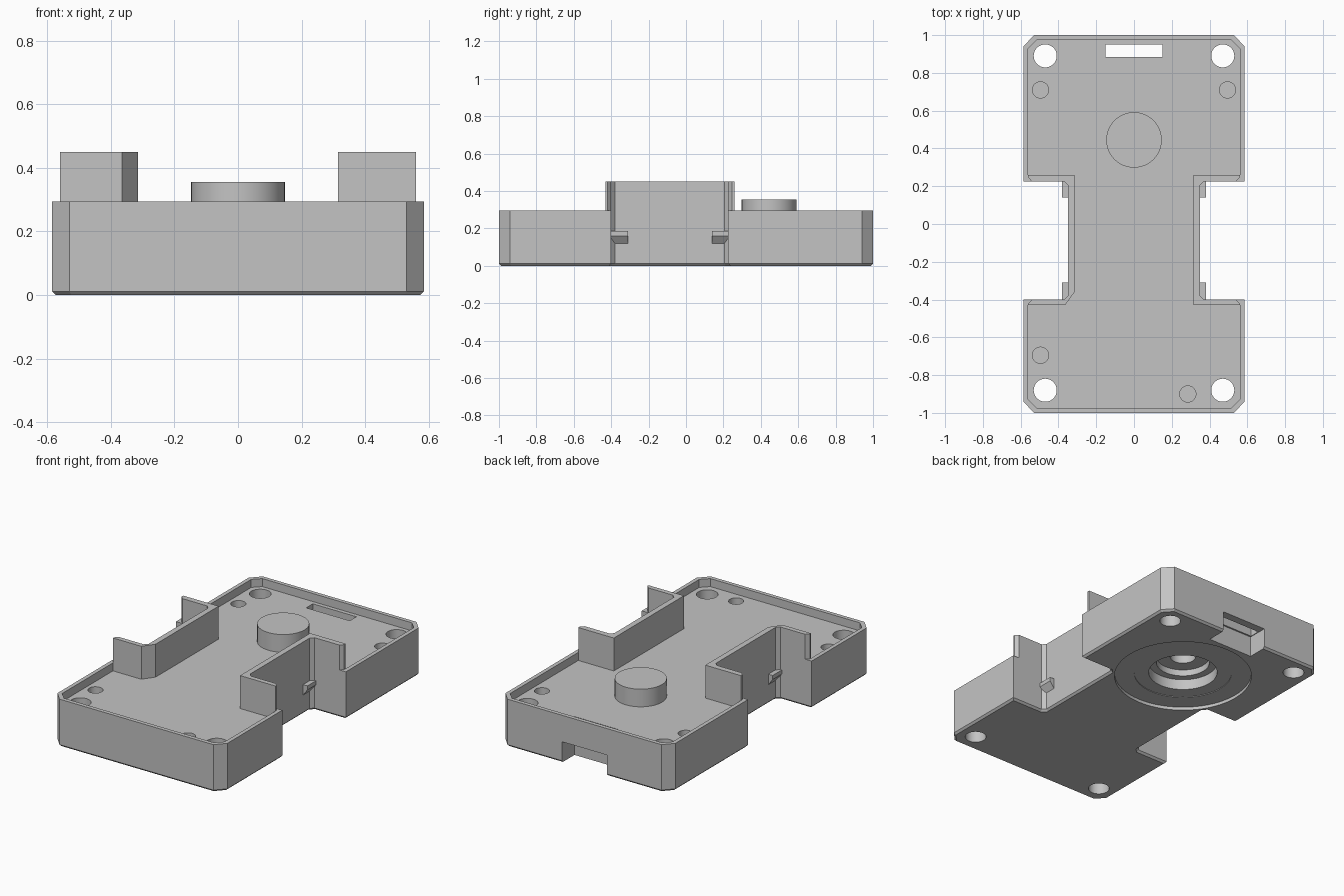
import bpy, bmesh, math

cube = bpy.data.objects.get("Cube")
if cube:
    bpy.data.objects.remove(cube, do_unlink=True)

grey = bpy.data.materials.new("plain_grey")
grey.use_nodes = True
colour = (0.55, 0.55, 0.55, 1)
grey.diffuse_color = colour
grey.node_tree.nodes["Principled BSDF"].inputs["Base Color"].default_value = colour


def finish(name, bm):
    bmesh.ops.recalc_face_normals(bm, faces=bm.faces)
    mesh = bpy.data.meshes.new(name)
    bm.to_mesh(mesh)
    bm.free()
    mesh.materials.append(grey)
    obj = bpy.data.objects.new(name, mesh)
    bpy.context.collection.objects.link(obj)
    return obj


def prism(name, outline, z0, z1, chamfer=0):
    bm = bmesh.new()
    base = bm.faces.new([bm.verts.new((x, y, z0)) for x, y in outline])
    top = bmesh.ops.extrude_face_region(bm, geom=[base], use_keep_orig=True)["geom"]
    for v in top:
        if isinstance(v, bmesh.types.BMVert):
            v.co.z = z1
    bmesh.ops.recalc_face_normals(bm, faces=bm.faces)
    if chamfer:
        low = [e for e in bm.edges if all(v.co.z == e.verts[0].co.z and v.co.z < z1 - 0.1 for v in e.verts)]
        bmesh.ops.bevel(bm, geom=low, offset=chamfer, segments=1, affect='EDGES')
    return finish(name, bm)


def disc(name, x, y, r, z0, z1, n=48):
    ring = [(x + r * math.cos(math.tau * i / n), y + r * math.sin(math.tau * i / n)) for i in range(n)]
    return prism(name, ring, z0, z1)


def box(name, x0, x1, y0, y1, z0, z1):
    return prism(name, [(x0, y0), (x1, y0), (x1, y1), (x0, y1)], z0, z1)


def flip(points):
    return [(-x, y) for x, y in reversed(points)]


def combine(target, tool, operation='DIFFERENCE'):
    tool.hide_render = True
    mod = target.modifiers.new("combine", 'BOOLEAN')
    mod.operation, mod.solver, mod.object = operation, 'EXACT', tool
    bpy.context.view_layer.objects.active = target
    bpy.ops.object.modifier_apply(modifier=mod.name)
    bpy.data.objects.remove(tool, do_unlink=True)


# Waisted case with chamfered corners
waist = [(0.37, -0.4), (0.35, -0.38), (0.35, 0.205), (0.37, 0.225)]
half = [(0.53, -1), (0.585, -0.94), (0.585, -0.4), *waist,
        (0.585, 0.225), (0.585, 0.94), (0.53, 1)]
case = prism("case", half + flip(half), 0, 0.295, 0.012)

# Sunken floor inside the rim; one waist corner is cut off
inner_right = [(0.315, -0.43), (0.315, 0.26)]
inner_left = [(0.365, -0.43), (0.315, -0.36), (0.315, 0.26)]


def cavity_half(inner):
    return [(0.515, -0.975), (0.56, -0.93), (0.56, -0.43), *inner,
            (0.56, 0.26), (0.56, 0.93), (0.515, 0.975)]


combine(case, prism("floor_cutter", cavity_half(inner_right) + flip(cavity_half(inner_left)), 0.245, 0.5))

# Round hub on the floor, with a stepped bore beneath
HUB_Y = 0.445
combine(case, disc("hub", 0, HUB_Y, 0.147, 0.2, 0.355), 'UNION')
for r, top in [(0.4, 0.02), (0.285, 0.024), (0.2, 0.09), (0.155, 0.13), (0.075, 0.28)]:
    combine(case, disc("bore_cutter", 0, HUB_Y, r, -0.1, top, 64))

# Corner screw holes and blind sockets
for side in (-1, 1):
    for y in (-0.88, 0.89):
        combine(case, disc("hole_cutter", side * 0.47, y, 0.061, -0.1, 0.5))
for x, y in [(-0.495, 0.71), (0.495, 0.71), (-0.495, -0.695), (0.285, -0.9)]:
    combine(case, disc("socket_cutter", x, y, 0.043, 0.15, 0.5))

# Rear notch and the slot above it
combine(case, box("notch_cutter", -0.155, 0.155, 0.875, 1.1, -0.1, 0.13))
combine(case, box("slot_cutter", -0.15, 0.15, 0.885, 0.95, 0.05, 0.5))


# Raised walls around the waist
def wall(inner):
    return [(0.56, -0.43), *inner, (0.56, 0.26), (0.56, 0.245), (0.54, 0.225),
            *reversed(waist), (0.54, -0.4), (0.56, -0.42)]


walls = [prism("left_waist_wall", wall(inner_right), 0.295, 0.45),
         prism("right_waist_wall", flip(wall(inner_left)), 0.295, 0.45)]

# Wedge shaped clips in the waist corners
clips = []
for side, label in ((1, "left"), (-1, "right")):
    for y0, y1, place in ((-0.4, -0.31, "front"), (0.14, 0.225, "back")):
        bm = bmesh.new()
        profile = [(0.345, 0.12), (0.35, 0.12), (0.38, 0.16), (0.38, 0.185), (0.345, 0.185)]
        face = bm.faces.new([bm.verts.new((side * x, y0, z)) for x, z in profile])
        moved = bmesh.ops.extrude_face_region(bm, geom=[face], use_keep_orig=True)["geom"]
        for v in moved:
            if isinstance(v, bmesh.types.BMVert):
                v.co.y = y1
        clips.append(finish(f"{label}_{place}_clip", bm))

# Smooth round surfaces, keeping edges sharp
bpy.ops.object.select_all(action='DESELECT')
for obj in [case, *walls, *clips]:
    obj.select_set(True)
bpy.context.view_layer.objects.active = case
bpy.ops.object.shade_smooth_by_angle(angle=math.radians(25))
